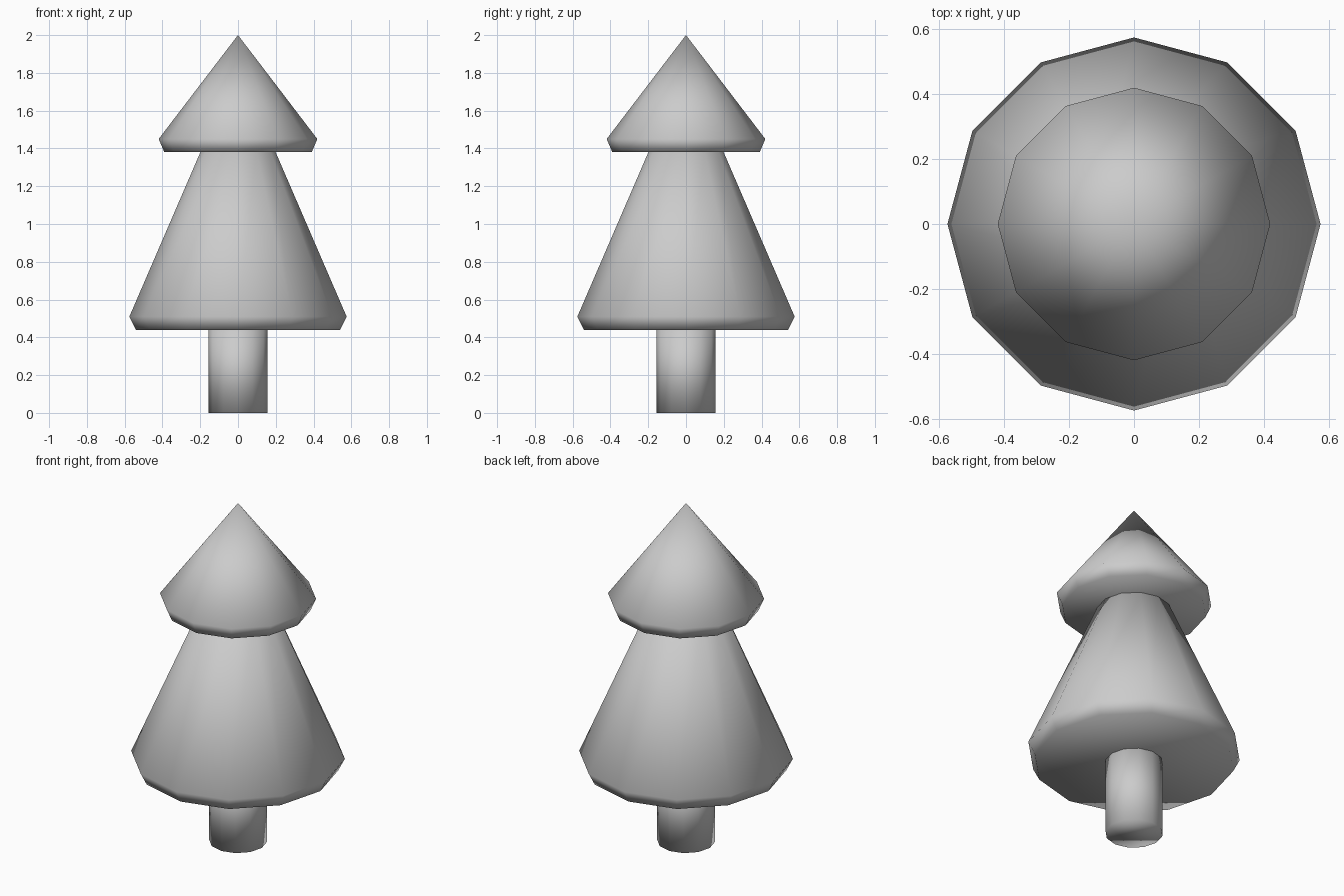
import bpy, bmesh
from math import cos, sin, tau

if "Cube" in bpy.data.objects:
    bpy.data.objects.remove(bpy.data.objects["Cube"])

SIDES = 12


def lathe(name, profile):
    """Revolve (radius, z) points around z; radius 0 makes a tip, open ends are capped."""
    bm = bmesh.new()
    rings = []
    for r, z in profile:
        n = SIDES if r > 0 else 1
        rings.append([bm.verts.new((r * cos(tau * i / SIDES), r * sin(tau * i / SIDES), z))
                      for i in range(n)])
    for a, b in zip(rings, rings[1:]):
        for i in range(SIDES):
            j = (i + 1) % SIDES
            if len(b) == 1:
                bm.faces.new((a[i], a[j], b[0]))
            else:
                bm.faces.new((a[i], a[j], b[j], b[i]))
    bm.faces.new(rings[0][::-1])
    if len(rings[-1]) > 1:
        bm.faces.new(rings[-1])
    for f in bm.faces:
        f.smooth = True
    mesh = bpy.data.meshes.new(name)
    bm.to_mesh(mesh)
    bm.free()
    obj = bpy.data.objects.new(name, mesh)
    bpy.context.collection.objects.link(obj)
    return obj


# Trunk, its top just inside the lower foliage
lathe("trunk", [(0.155, 0), (0.155, 0.45)])

# Lower foliage with undercut rim
lathe("lower_foliage", [(0.54, 0.44), (0.575, 0.51), (0.195, 1.39)])

# Upper foliage with undercut rim and pointed tip
lathe("upper_foliage", [(0.39, 1.38), (0.42, 1.45), (0, 2.0)])
